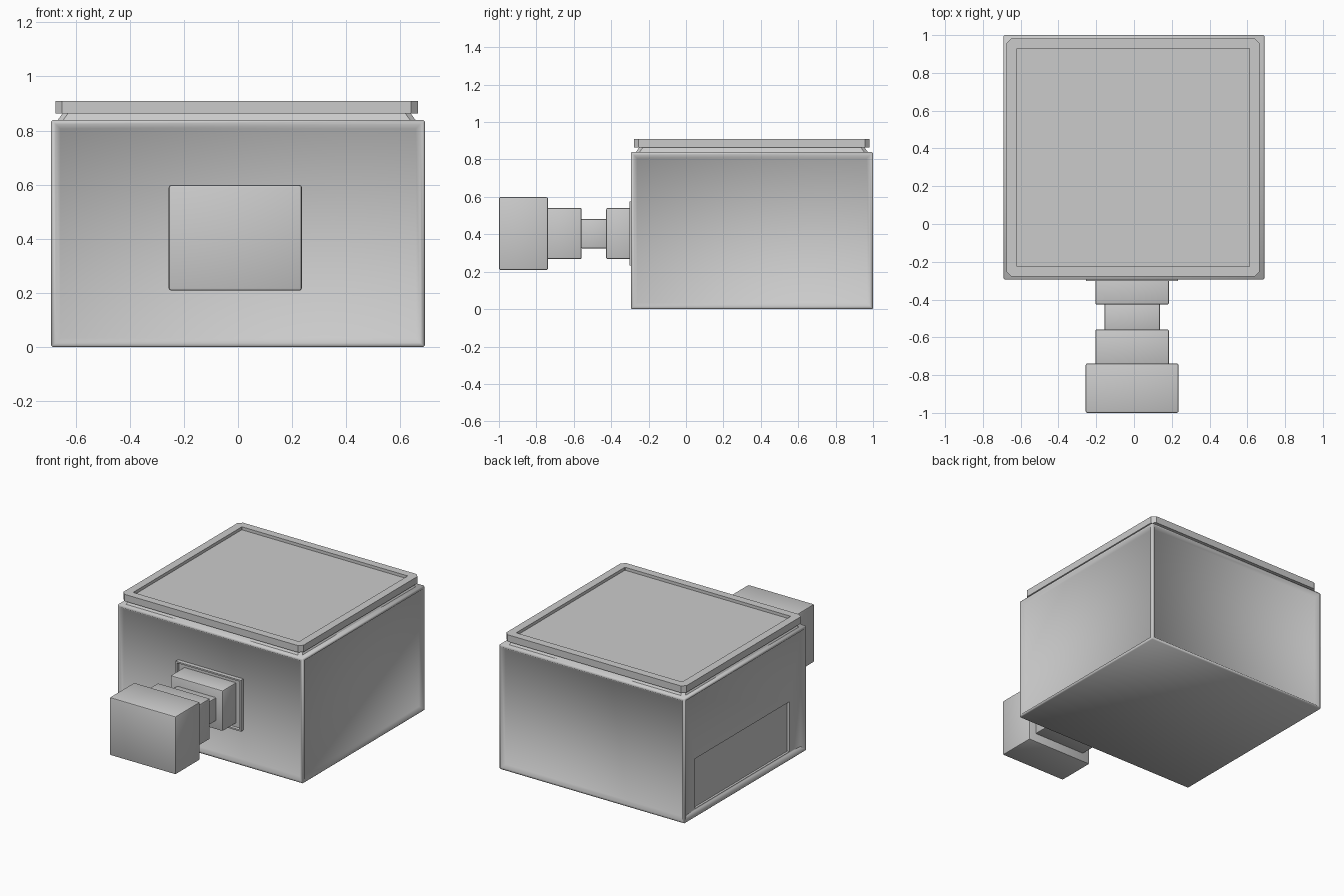
import bpy, bmesh, math
from mathutils import Vector

if "Cube" in bpy.data.objects:
    bpy.data.objects.remove(bpy.data.objects["Cube"])


def finish(bm, name, angle=40):
    bmesh.ops.recalc_face_normals(bm, faces=bm.faces)
    mesh = bpy.data.meshes.new(name)
    bm.to_mesh(mesh)
    bm.free()
    ob = bpy.data.objects.new(name, mesh)
    bpy.context.collection.objects.link(ob)
    bpy.ops.object.select_all(action='DESELECT')
    ob.select_set(True)
    bpy.context.view_layer.objects.active = ob
    bpy.ops.object.shade_smooth_by_angle(angle=math.radians(angle))
    return ob


def cuboid(lo, hi):
    bm = bmesh.new()
    bmesh.ops.create_cube(bm, size=1)
    lo, hi = Vector(lo), Vector(hi)
    for v in bm.verts:
        v.co = (lo + hi) / 2 + v.co * (hi - lo)
    return bm


def bevel_all(bm, width, segments=2):
    bmesh.ops.bevel(bm, geom=bm.edges[:], offset=width, segments=segments,
                    profile=0.5, affect='EDGES')


# Body: box whose four walls are sunk inside a softly sloped frame
bm = cuboid((-0.69, -0.295, 0), (0.69, 1.0, 0.84))
bevel_all(bm, 0.006, 1)
walls = [f for f in bm.faces if f.calc_area() > 0.5 and abs(f.normal.z) < 0.1]
for wall in walls:
    bmesh.ops.inset_region(bm, faces=[wall], thickness=0.015)
    bmesh.ops.inset_region(bm, faces=[wall], thickness=0.024, depth=-0.02)
body = finish(bm, "body", 55)

# Shallow panel recess low on the left wall
cutter = finish(cuboid((-0.8, -0.14, 0.045), (-0.655, 0.86, 0.38)), "panel_cutter")
cutter.hide_render = True
cutter.hide_set(True)
cut = body.modifiers.new("panel_recess", 'BOOLEAN')
cut.object = cutter
cut.operation = 'DIFFERENCE'
cut.solver = 'EXACT'
body.modifiers.move(len(body.modifiers) - 1, 0)


# Lid: stacked chamfered rectangles forming neck, lip and sunken top
def ring(bm, hx, hy, z, c):
    pts = [(hx - c, hy), (hx, hy - c), (hx, c - hy), (hx - c, -hy),
           (c - hx, -hy), (-hx, c - hy), (-hx, hy - c), (c - hx, hy)]
    return [bm.verts.new((x - 0.005, y + 0.352, z)) for x, y in pts]


bm = bmesh.new()
rings = [ring(bm, *r) for r in [
    (0.66, 0.62, 0.83, 0.02), (0.66, 0.62, 0.84, 0.02),
    (0.643, 0.603, 0.864, 0.02), (0.67, 0.63, 0.864, 0.025),
    (0.67, 0.63, 0.91, 0.025), (0.617, 0.577, 0.91, 0.003),
    (0.617, 0.577, 0.89, 0.003)]]
for a, b in zip(rings, rings[1:]):
    for i in range(8):
        j = (i + 1) % 8
        bm.faces.new((a[i], a[j], b[j], b[i]))
bm.faces.new(rings[0])
bm.faces.new(rings[-1])
finish(bm, "lid", 30)

# Stepped arm sticking out of the front: (name, y start, y end, half x, half z)
CX, CZ = -0.01, 0.404
for name, y0, y1, hx, hz in [
        ("arm_end_block", -1.0, -0.738, 0.246, 0.195),
        ("arm_outer_collar", -0.745, -0.558, 0.195, 0.137),
        ("arm_neck", -0.565, -0.42, 0.147, 0.079),
        ("arm_inner_collar", -0.427, -0.26, 0.195, 0.137)]:
    bm = cuboid((CX - hx, y0, CZ - hz), (CX + hx, y1, CZ + hz))
    bevel_all(bm, 0.009)
    finish(bm, name)

# Wall flange with a sunken centre around the arm
bm = cuboid((CX - 0.243, -0.303, CZ - 0.172), (CX + 0.243, -0.265, CZ + 0.172))
front = [f for f in bm.faces if f.normal.y < -0.9]
bmesh.ops.inset_region(bm, faces=front, thickness=0.014)
bmesh.ops.inset_region(bm, faces=front, thickness=0.003, depth=-0.018)
finish(bm, "arm_flange", 30)
